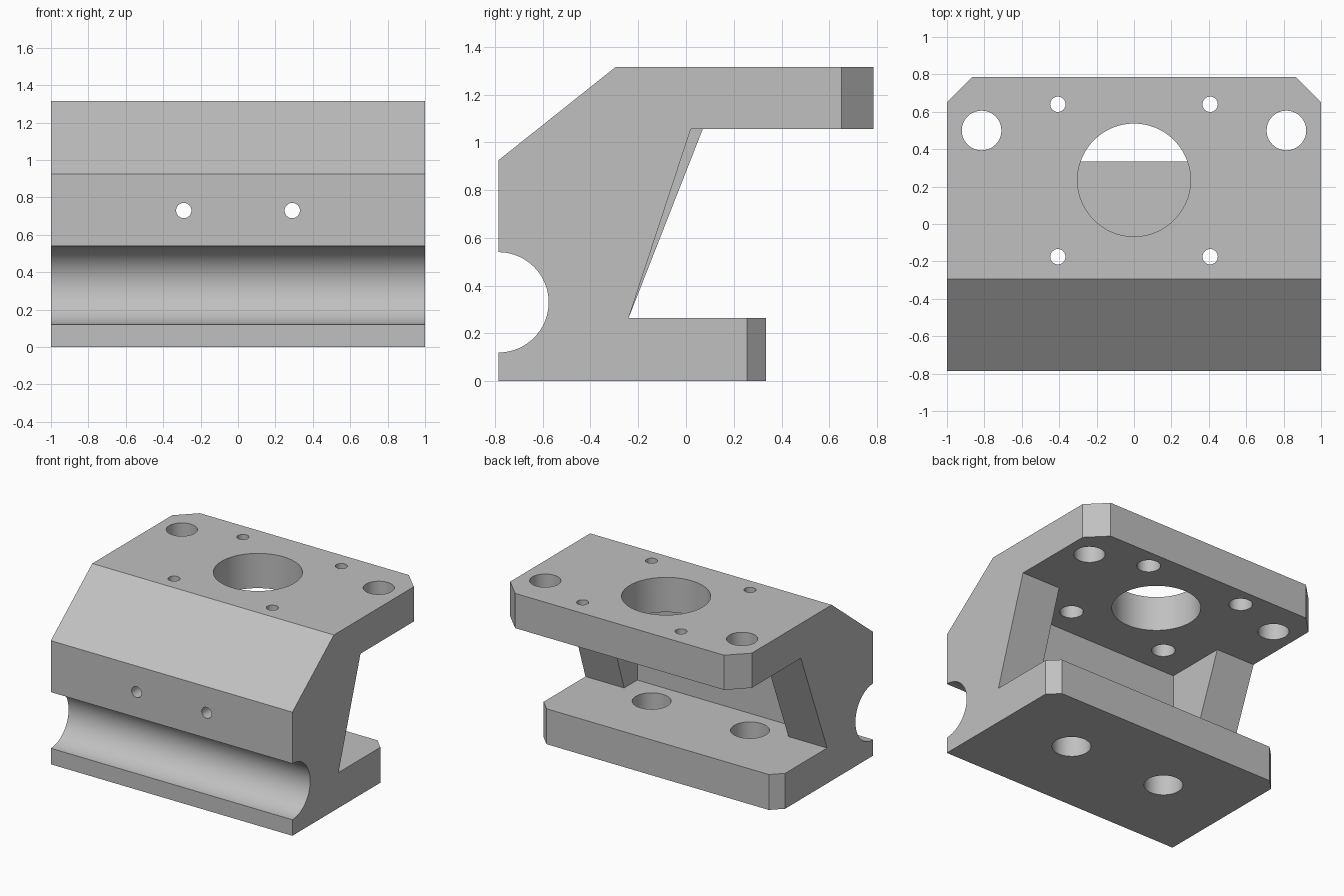
import bpy, bmesh, math
from mathutils import Matrix, Vector

cube = bpy.data.objects.get("Cube")
if cube:
    bpy.data.objects.remove(cube, do_unlink=True)

GREY = (0.53, 0.53, 0.53, 1)
mat = bpy.data.materials.new("machined grey")
mat.use_nodes = True
mat.diffuse_color = GREY
mat.node_tree.nodes["Principled BSDF"].inputs["Base Color"].default_value = GREY

HALF, FRONT, BACK, TOP = 1.0, -0.785, 0.785, 1.315
FOOT_BACK, FLOOR, CEIL = 0.335, 0.265, 1.055
RIB_FOOT, RIB_IN, WALL = -0.24, 0.68, -0.395


def add_object(name, bm):
    bmesh.ops.recalc_face_normals(bm, faces=bm.faces)
    mesh = bpy.data.meshes.new(name)
    bm.to_mesh(mesh)
    bm.free()
    obj = bpy.data.objects.new(name, mesh)
    mesh.materials.append(mat)
    bpy.context.collection.objects.link(obj)
    return obj


def prism(name, points, start, end, place):
    """Extrude a 2D outline; place maps (a, b, t) to a 3D point."""
    bm = bmesh.new()
    face = bm.faces.new([bm.verts.new(place(a, b, start)) for a, b in points])
    new = bmesh.ops.extrude_face_region(bm, geom=[face])["geom"]
    shift = Vector(place(0, 0, end)) - Vector(place(0, 0, start))
    bmesh.ops.translate(bm, vec=shift, verts=[v for v in new if isinstance(v, bmesh.types.BMVert)])
    return add_object(name, bm)


def along_x(a, b, t):
    return (t, a, b)


def along_z(a, b, t):
    return (a, b, t)


def cylinder(name, centre, radius, length, axis, sides=48):
    turn = {"x": Matrix.Rotation(math.pi / 2, 4, "Y"),
            "y": Matrix.Rotation(math.pi / 2, 4, "X"),
            "z": Matrix.Identity(4)}[axis]
    bm = bmesh.new()
    bmesh.ops.create_cone(bm, cap_ends=True, segments=sides, radius1=radius, radius2=radius,
                          depth=length, matrix=Matrix.Translation(centre) @ turn)
    return add_object(name, bm)


# Bracket: side profile extruded over the full width
bracket = prism("bracket", [
    (FRONT, 0), (FOOT_BACK, 0), (FOOT_BACK, FLOOR), (RIB_FOOT, FLOOR), (0.07, CEIL),
    (BACK, CEIL), (BACK, TOP), (-0.295, TOP), (FRONT, 0.925)], -HALF, HALF, along_x)


def cut(cutter):
    cutter.hide_render = True
    bpy.context.view_layer.objects.active = bracket
    mod = bracket.modifiers.new("cut", "BOOLEAN")
    mod.operation = "DIFFERENCE"
    mod.solver = "EXACT"
    mod.object = cutter
    bpy.ops.object.modifier_apply(modifier=mod.name)
    bpy.data.objects.remove(cutter, do_unlink=True)


# Slightly slimmer rib on the left
cut(prism("rib_trim", [(RIB_FOOT, FLOOR), (0.3, FLOOR), (0.3, CEIL), (0.02, CEIL)],
          0.5, 1.5, along_x))
# Pocket between the ribs
cut(prism("pocket", [(WALL, FLOOR), (0.3, FLOOR), (0.3, CEIL), (WALL, CEIL)],
          -RIB_IN, RIB_IN, along_x))
# Round groove along the front
cut(cylinder("groove", (0, FRONT, 0.33), 0.21, 3, "x", 96))

# Chamfered back corners of the top plate and the foot
for side in (-1, 1):
    for back, size, low, high in ((BACK, 0.135, 0.9, 1.5), (FOOT_BACK, 0.08, -0.2, 0.5)):
        corner = [(side * (HALF + size), back - 2 * size),
                  (side * (HALF + size), back + size),
                  (side * (HALF - 2 * size), back + size)]
        cut(prism("chamfer", corner, low, high, along_z))

# Large centre bore
cut(cylinder("centre_bore", (0, 0.235, 1.2), 0.302, 0.5, "z", 96))

for side in (-1, 1):
    # Corner holes, foot holes and front holes
    cut(cylinder("corner_hole", (side * 0.815, 0.5, 1.2), 0.106, 0.5, "z"))
    cut(cylinder("foot_hole", (side * 0.407, -0.175, 0.13), 0.132, 0.5, "z"))
    cut(cylinder("front_hole", (side * 0.29, -0.6, 0.73), 0.041, 0.6, "y", 32))
    # Small screw holes, counterbored from below
    for y in (-0.175, 0.64):
        cut(cylinder("screw_hole", (side * 0.407, y, 1.2), 0.041, 0.5, "z", 32))
        cut(cylinder("counterbore", (side * 0.407, y, 1.08), 0.08, 0.24, "z", 32))

# Smooth the bores, keep the machined edges sharp
bpy.ops.object.select_all(action="DESELECT")
bracket.select_set(True)
bpy.context.view_layer.objects.active = bracket
bpy.ops.object.shade_smooth_by_angle(angle=math.radians(25))
